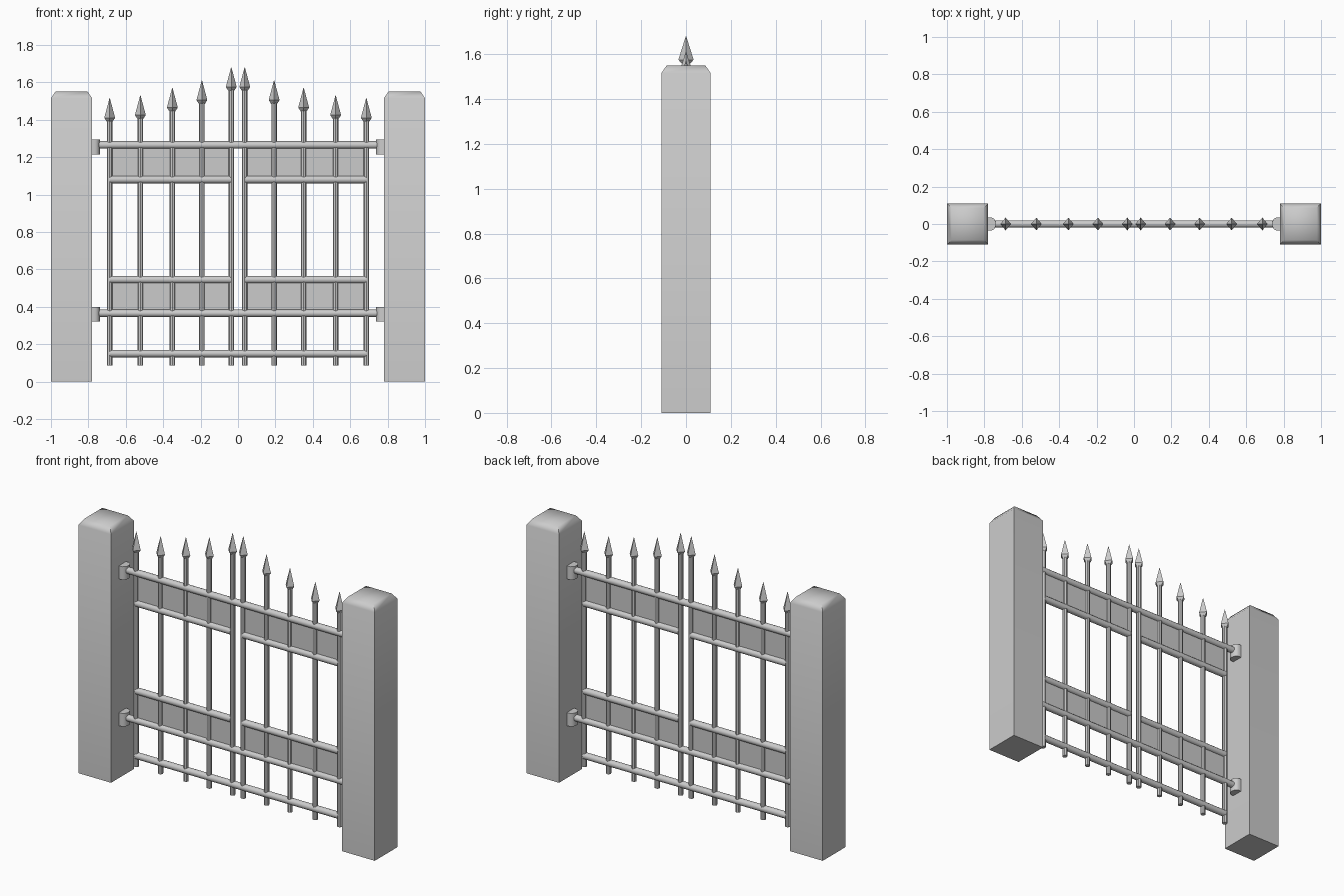
import bpy, bmesh, math
from mathutils import Matrix

if "Cube" in bpy.data.objects:
    bpy.data.objects.remove(bpy.data.objects["Cube"])

grey = bpy.data.materials.new("stone_grey")
grey.diffuse_color = (0.6, 0.6, 0.6, 1)
grey.use_nodes = True
grey.node_tree.nodes["Principled BSDF"].inputs["Base Color"].default_value = grey.diffuse_color


def finish(name, bm, angle=40):
    bmesh.ops.recalc_face_normals(bm, faces=bm.faces)
    me = bpy.data.meshes.new(name)
    bm.to_mesh(me)
    bm.free()
    me.materials.append(grey)
    ob = bpy.data.objects.new(name, me)
    bpy.context.collection.objects.link(ob)
    bpy.ops.object.select_all(action='DESELECT')
    ob.select_set(True)
    bpy.context.view_layer.objects.active = ob
    bpy.ops.object.shade_smooth_by_angle(angle=math.radians(angle))
    return ob


def loft(name, rings, angle=40):
    """Skin a list of equal-length vertex rings and cap both ends."""
    bm = bmesh.new()
    vs = [[bm.verts.new(p) for p in r] for r in rings]
    n = len(rings[0])
    for a, b in zip(vs, vs[1:]):
        for i in range(n):
            j = (i + 1) % n
            bm.faces.new((a[i], a[j], b[j], b[i]))
    bm.faces.new(vs[0][::-1])
    bm.faces.new(vs[-1])
    return finish(name, bm, angle)


def circle(x, z, r, n, ry=None):
    ry = ry or r
    return [(x + r * math.cos(2 * math.pi * i / n),
             ry * math.sin(2 * math.pi * i / n), z) for i in range(n)]


def square(x, z, h):
    return [(x - h, -h, z), (x + h, -h, z), (x + h, h, z), (x - h, h, z)]


def rail(name, x0, x1, z, r=0.02):
    bm = bmesh.new()
    m = Matrix.Translation(((x0 + x1) / 2, 0, z)) @ Matrix.Rotation(math.pi / 2, 4, 'Y')
    bmesh.ops.create_cone(bm, cap_ends=True, segments=12, radius1=r, radius2=r,
                          depth=abs(x1 - x0), matrix=m)
    finish(name, bm)


def panel(name, x0, x1, z0, z1):
    bm = bmesh.new()
    bmesh.ops.create_cube(bm, size=1, matrix=Matrix.Translation(((x0 + x1) / 2, 0, (z0 + z1) / 2))
                          @ Matrix.Diagonal((abs(x1 - x0), 0.006, z1 - z0, 1)))
    finish(name, bm)


bars = [(0.036, 1.68), (0.193, 1.61), (0.351, 1.57), (0.522, 1.53), (0.686, 1.515)]

for s, side in ((-1, "left"), (1, "right")):
    # stone pillar with bevelled top
    loft(f"{side}_pillar", [square(s * 0.89, 0, 0.11), square(s * 0.89, 1.515, 0.11),
                            square(s * 0.89, 1.55, 0.086)], 60)
    # upright bars with spear heads
    for k, (x, top) in enumerate(bars):
        loft(f"{side}_bar_{k}", [circle(s * x, 0.085, 0.015, 8),
                                 circle(s * x, top - 0.11, 0.015, 8)])
        loft(f"{side}_spear_head_{k}", [circle(s * x, top - 0.125, 0.016, 4),
                                        circle(s * x, top - 0.105, 0.029, 4, 0.034),
                                        circle(s * x, top, 0.001, 4)])
    # half-round hinge blocks on the pillars
    for z, level in ((1.255, "upper"), (0.36, "lower")):
        arc = [(0.775, -0.035), (0.765, -0.035)]
        arc += [(0.765 - 0.027 * math.cos(a), 0.035 * math.sin(a))
                for a in [math.radians(-67.5 + 22.5 * i) for i in range(7)]]
        arc += [(0.765, 0.035), (0.785, 0.035), (0.785, -0.035)]
        loft(f"{side}_{level}_hinge", [[(s * x, y, z + dz) for x, y in arc[1:]]
                                       for dz in (-0.04, 0.04)])
    # short rails and filled bands of each gate leaf
    for z in (1.08, 0.545):
        rail(f"{side}_inner_rail", s * 0.04, s * 0.686, z)
    panel(f"{side}_upper_panel", s * 0.036, s * 0.686, 1.08, 1.265)
    panel(f"{side}_lower_panel", s * 0.036, s * 0.686, 0.365, 0.545)

# long rails across both leaves
rail("upper_hinge_rail", -0.75, 0.75, 1.265)
rail("lower_hinge_rail", -0.75, 0.75, 0.365)
rail("bottom_rail", -0.686, 0.686, 0.15)
